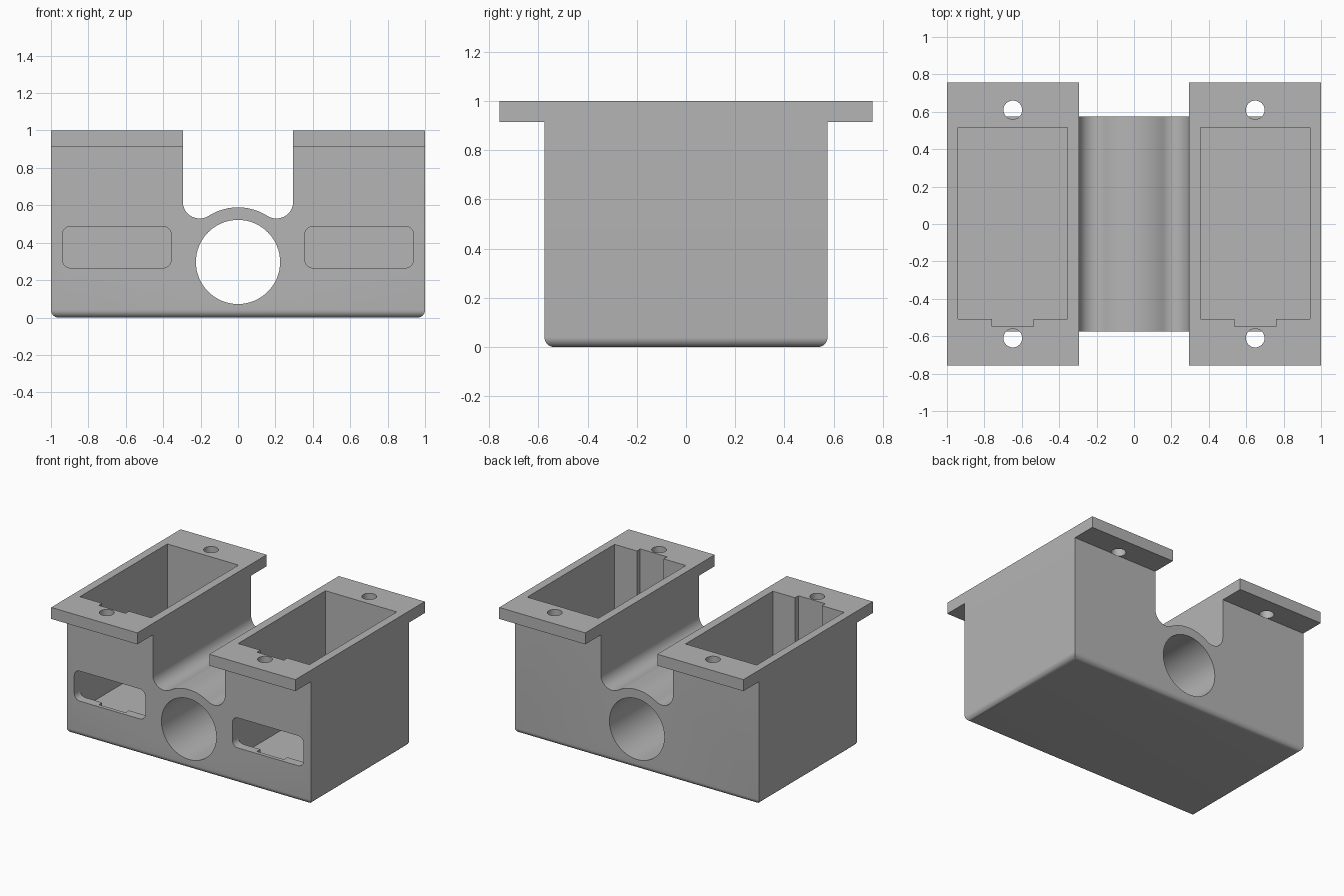
import bpy, bmesh, math

if "Cube" in bpy.data.objects:
    bpy.data.objects.remove(bpy.data.objects["Cube"])

grey = bpy.data.materials.new("plain_grey")
grey.diffuse_color = (0.46, 0.46, 0.46, 1)
grey.use_nodes = True
grey.node_tree.nodes["Principled BSDF"].inputs["Base Color"].default_value = grey.diffuse_color


def arc(cx, cy, r, a0, a1, n):
    """Points on an arc, angles in degrees."""
    return [(cx + r * math.cos(math.radians(a0 + (a1 - a0) * i / n)),
             cy + r * math.sin(math.radians(a0 + (a1 - a0) * i / n))) for i in range(n + 1)]


def prism(name, pts, axis, lo, hi, bevel_base=0):
    """Extrude a 2D outline along y (outline in xz) or z (outline in xy)."""
    place = (lambda p, t: (p[0], t, p[1])) if axis == 'Y' else (lambda p, t: (p[0], p[1], t))
    bm = bmesh.new()
    face = bm.faces.new([bm.verts.new(place(p, lo)) for p in pts])
    ext = bmesh.ops.extrude_face_region(bm, geom=[face])
    for v in ext['geom']:
        if isinstance(v, bmesh.types.BMVert):
            v.co['XYZ'.index(axis)] = hi
    bmesh.ops.recalc_face_normals(bm, faces=bm.faces[:])
    if bevel_base:
        edges = [e for e in bm.edges if all(abs(v.co.z) < 1e-5 for v in e.verts)]
        bmesh.ops.bevel(bm, geom=edges, offset=bevel_base, segments=8, profile=0.5, affect='EDGES')
    mesh = bpy.data.meshes.new(name)
    bm.to_mesh(mesh)
    bm.free()
    mesh.materials.append(grey)
    ob = bpy.data.objects.new(name, mesh)
    bpy.context.collection.objects.link(ob)
    return ob


def combine(ob, other, operation):
    mod = ob.modifiers.new(operation, 'BOOLEAN')
    mod.operation, mod.solver, mod.object = operation, 'EXACT', other
    bpy.context.view_layer.objects.active = ob
    bpy.ops.object.modifier_apply(modifier=mod.name)
    bpy.data.objects.remove(other)


def box_pts(x0, x1, y0, y1):
    return [(x0, y0), (x1, y0), (x1, y1), (x0, y1)]


# Main block: U-shaped outline with an arch over the bore
CZ, R, F = 0.297, 0.292, 0.09
fx = 0.295 - F
fz = CZ + math.sqrt((R + F) ** 2 - fx ** 2)
t = math.degrees(math.atan2(fz - CZ, fx))
half = ([(1, 0), (1, 1), (0.295, 1)]
        + arc(fx, fz, F, 0, t - 180, 16)
        + arc(0, CZ, R, t, 90, 12)[1:])
outline = half + [(-x, z) for x, z in half[-2::-1]]
body = prism("bearing_block", outline, 'Y', -0.575, 0.575, bevel_base=0.04)

# Mounting flanges on top of each tower
for s in (-1, 1):
    xs = sorted((s * 0.295, s))
    combine(body, prism("flange", box_pts(*xs, -0.757, 0.757), 'Z', 0.915, 1), 'UNION')

# Round bore through the middle
combine(body, prism("bore", arc(0, CZ, 0.225, 0, 354.375, 63), 'Y', -1, 1), 'DIFFERENCE')

for s in (-1, 1):
    cx = s * 0.648
    # Deep pocket with a shallow groove in its front wall
    pocket = [(-0.292, -0.507), (-0.11, -0.507), (-0.11, -0.547), (0.11, -0.547),
              (0.11, -0.507), (0.292, -0.507), (0.292, 0.515), (-0.292, 0.515)]
    combine(body, prism("pocket", [(cx + x, y) for x, y in pocket], 'Z', 0.165, 1.2), 'DIFFERENCE')

    # Rounded window in the front wall
    r, x0, x1, z0, z1 = 0.045, cx - 0.291, cx + 0.291, 0.265, 0.487
    window = (arc(x1 - r, z1 - r, r, 0, 90, 8) + arc(x0 + r, z1 - r, r, 90, 180, 8)
              + arc(x0 + r, z0 + r, r, 180, 270, 8) + arc(x1 - r, z0 + r, r, 270, 360, 8))
    combine(body, prism("window", window, 'Y', -0.8, -0.4), 'DIFFERENCE')

    # Screw holes through the flanges
    for y in (-0.61, 0.61):
        hole = arc(cx, y, 0.05, 0, 348.75, 31)
        combine(body, prism("screw_hole", hole, 'Z', 0.914, 1.2), 'DIFFERENCE')

# Smooth the rounded surfaces, keep edges sharp
body.select_set(True)
bpy.context.view_layer.objects.active = body
bpy.ops.object.shade_smooth_by_angle(angle=math.radians(30))
